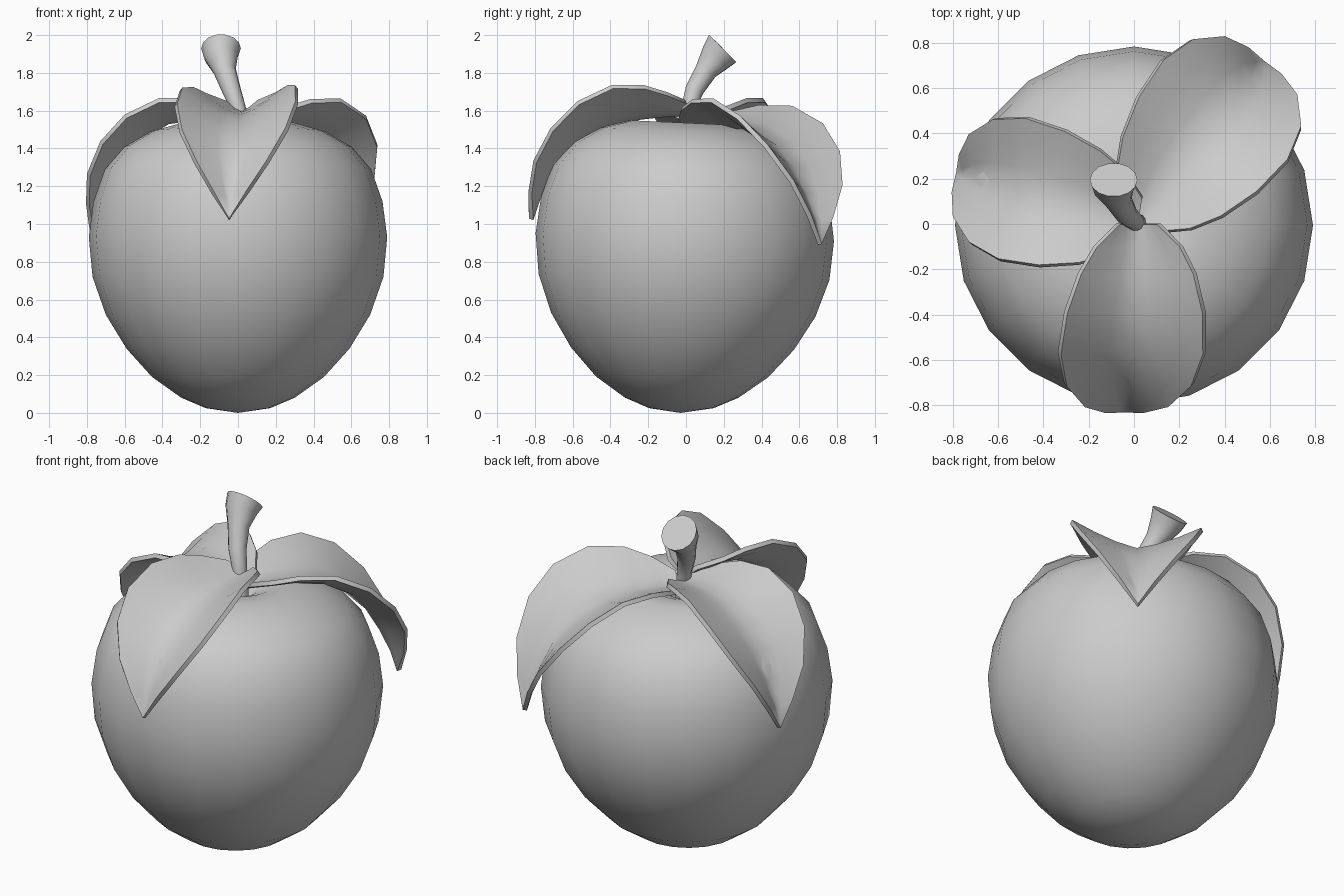
import bpy
import bmesh
import math
from mathutils import Vector, Matrix

cube = bpy.data.objects.get("Cube")
if cube:
    bpy.data.objects.remove(cube, do_unlink=True)

grey = bpy.data.materials.new("plain_grey")
grey.use_nodes = True
grey.diffuse_color = (0.6, 0.6, 0.6, 1)
grey.node_tree.nodes["Principled BSDF"].inputs["Base Color"].default_value = (0.6, 0.6, 0.6, 1)


def loft(bm, rows, closed):
    """Skin consecutive rows of points with quads."""
    rows = [[bm.verts.new(p) for p in row] for row in rows]
    for a, b in zip(rows, rows[1:]):
        n = len(a)
        for i in range(n if closed else n - 1):
            j = (i + 1) % n
            bm.faces.new((a[i], a[j], b[j], b[i]))
    return rows


def finish(bm, name, thickness=0, angle=40):
    bmesh.ops.remove_doubles(bm, verts=bm.verts, dist=0.0005)
    bmesh.ops.recalc_face_normals(bm, faces=bm.faces)
    mesh = bpy.data.meshes.new(name)
    bm.to_mesh(mesh)
    bm.free()
    mesh.materials.append(grey)
    obj = bpy.data.objects.new(name, mesh)
    bpy.context.collection.objects.link(obj)
    bpy.ops.object.select_all(action="DESELECT")
    obj.select_set(True)
    bpy.context.view_layer.objects.active = obj
    if thickness:
        mod = obj.modifiers.new("thickness", "SOLIDIFY")
        mod.thickness = thickness
        mod.offset = 0
        bpy.ops.object.modifier_apply(modifier="thickness")
    bpy.ops.object.shade_smooth_by_angle(angle=math.radians(angle))


def ring(center, radius, n, axis):
    turn = Vector((0, 0, 1)).rotation_difference(Vector(axis))
    return [Vector(center) + turn @ Vector((radius * math.cos(i * math.tau / n),
                                            radius * math.sin(i * math.tau / n), 0))
            for i in range(n)]


# Fruit body: turned profile with a dimple, leaning slightly to the back at the top
profile = [(0.17, 0.025), (0.3, 0.08), (0.455, 0.19), (0.59, 0.34), (0.7, 0.52),
           (0.77, 0.72), (0.79, 0.93), (0.765, 1.12), (0.705, 1.29), (0.6, 1.41),
           (0.46, 1.49), (0.3, 1.535), (0.19, 1.53), (0.1, 1.49), (0.04, 1.44)]
bm = bmesh.new()
rows = loft(bm, [ring((0, 0.02 * z - 0.025, z), r, 20, (0, 0.03 * z, 1))
                 for r, z in profile], True)
for end, pole in ((rows[0], (0, -0.03, 0)), (rows[-1], (0, 0, 1.43))):
    tip = bm.verts.new(pole)
    for i, v in enumerate(end):
        bm.faces.new((v, end[(i + 1) % len(end)], tip))
finish(bm, "fruit_body", angle=60)

# Stem: bent tube flaring to a slanted flat end
stem = [((0.02, 0, 1.42), 0.045, (0, 0, 1)), ((0.005, 0.01, 1.6), 0.04, (-0.15, 0.1, 1)),
        ((-0.035, 0.045, 1.71), 0.05, (-0.3, 0.4, 1)),
        ((-0.07, 0.105, 1.81), 0.06, (-0.25, 0.6, 1)),
        ((-0.09, 0.16, 1.885), 0.09, (-0.1, 0.8, 1)),
        ((-0.09, 0.195, 1.93), 0.105, (0, 1, 1))]
bm = bmesh.new()
rows = loft(bm, [ring(c, r, 14, axis) for c, r, axis in stem], True)
bm.faces.new(rows[-1])
bm.faces.new(rows[0])
finish(bm, "stem")

# Leaf rows: rib reach, rib height, edge reach, edge half width, edge height
leaf_rows = [(0.0, 1.59, 0.0, 0.09, 1.65), (0.1, 1.585, 0.1, 0.19, 1.69),
             (0.24, 1.57, 0.22, 0.255, 1.725), (0.4, 1.535, 0.39, 0.305, 1.725),
             (0.54, 1.46, 0.57, 0.32, 1.64), (0.65, 1.365, 0.71, 0.28, 1.5),
             (0.725, 1.255, 0.8, 0.19, 1.33), (0.785, 1.135, 0.825, 0.09, 1.17),
             (0.82, 1.03, 0.82, 0.0, 1.03)]


def leaf(name, origin, heading, length, width, top, drop, fold, lean, tilt):
    """Folded leaf that rises to both sides of its rib and droops to a tip."""
    turn = Matrix.Rotation(math.radians(heading), 3, "Z")
    bm = bmesh.new()
    rows = []
    for rib, rib_z, reach, half, edge_z in leaf_rows:
        row = []
        for s in (-1, -0.66, -0.33, 0, 0.33, 0.66, 1):
            t = abs(s)
            z = edge_z + (rib_z - edge_z) * fold * (1 - t ** 1.4) + tilt * s * half
            p = turn @ Vector(((rib + (reach - rib) * t) * length,
                               s * half * width + lean * rib ** 2, 0))
            row.append((origin[0] + p.x, origin[1] + p.y, top - (1.73 - z) * drop))
        rows.append(row)
    loft(bm, rows, False)
    finish(bm, name, thickness=0.025, angle=60)


leaf("front_leaf", (0.02, 0.0), -90, 1.0, 1.0, 1.725, 1.0, 1.0, -0.1, 0.02)
leaf("side_leaf", (0.02, 0.03), 169, 0.995, 1.0, 1.66, 1.0, 0.6, -0.06, 0)
leaf("back_leaf", (0.02, 0.025), 51.3, 1.07, 1.11, 1.64, 1.07, 0.7, 0, -0.06)
